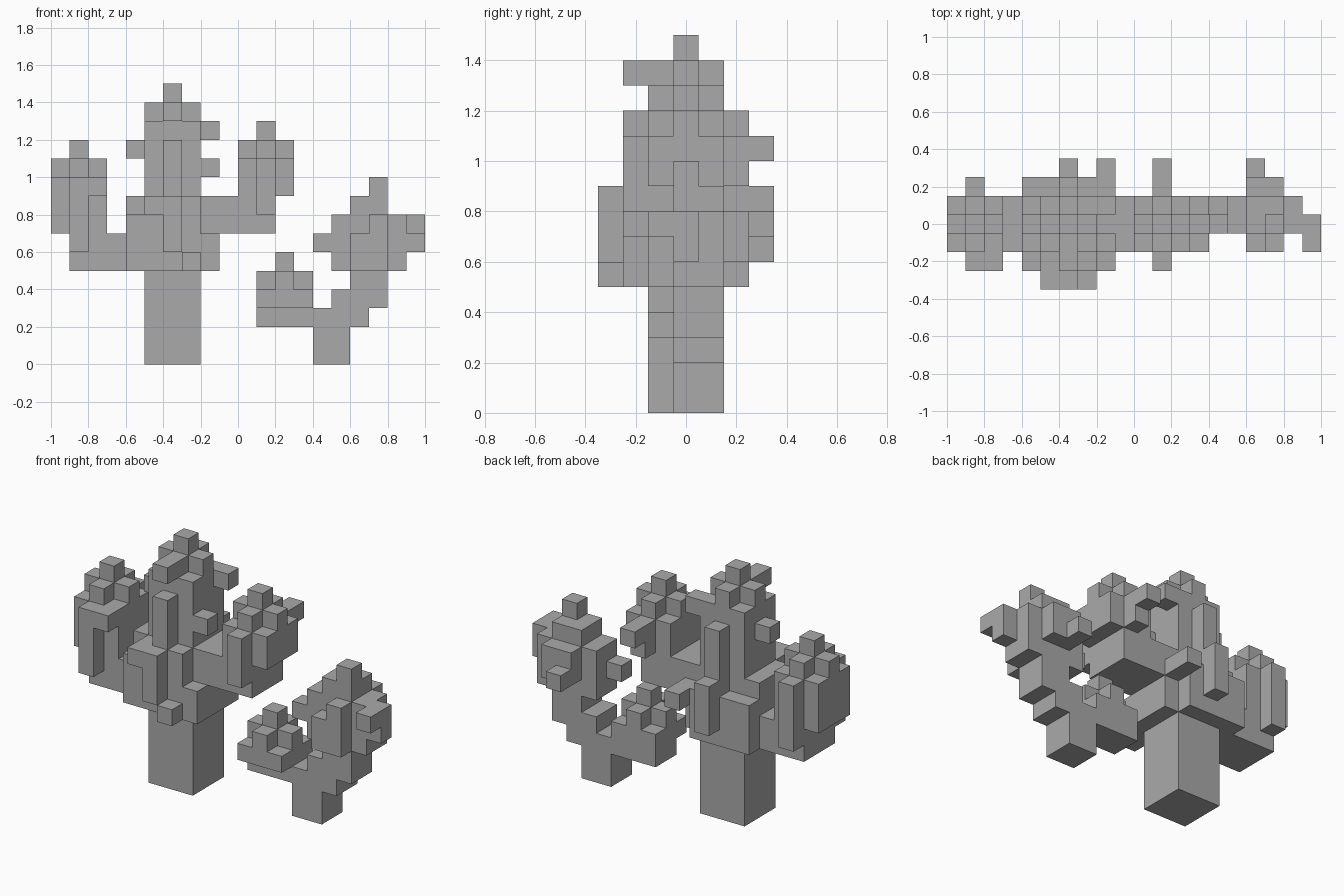
import bpy
import bmesh
from mathutils import Vector

UNIT = 0.1

cube = bpy.data.objects.get("Cube")
if cube:
    bpy.data.objects.remove(cube, do_unlink=True)

grey = bpy.data.materials.new("plain grey")
grey.use_nodes = True
colour = (0.4, 0.4, 0.4, 1)
grey.diffuse_color = colour
grey.node_tree.nodes["Principled BSDF"].inputs["Base Color"].default_value = colour

parts = {}


def block(part, x, y, z):
    """Fill a block of cells; each axis is a (start, end) pair."""
    cells = parts.setdefault(part, set())
    cells.update((i, j, k) for i in range(*x) for j in range(*y) for k in range(*z))


def tip(part, x, z):
    """Cross of cells with a single cell on top, centred on the column x."""
    block(part, (x - 1, x + 2), (0, 1), (z, z + 1))
    block(part, (x, x + 1), (-1, 2), (z, z + 1))
    block(part, (x, x + 1), (0, 1), (z + 1, z + 2))


# Large tree: trunk
block("large_trunk", (-5, -2), (-1, 2), (0, 5))

# Large tree: central crown
part = "large_crown"
block(part, (-5, -2), (-1, 2), (5, 13))
tip(part, -4, 13)
block(part, (-6, -5), (-2, 3), (5, 8))
block(part, (-6, -5), (-1, 2), (8, 9))
block(part, (-5, -2), (-2, 3), (5, 8))
block(part, (-5, -2), (-2, -1), (8, 9))
block(part, (-2, -1), (-2, 2), (5, 7))

# Large tree: bumps around the crown
part = "large_crown_bumps"
for y in ((-2, -1), (2, 3)):
    block(part, (-4, -3), y, (8, 12))
for y in ((-3, -2), (3, 4)):
    block(part, (-4, -3), y, (6, 9))
block(part, (-5, -4), (-3, -2), (8, 9))
block(part, (-3, -2), (-3, -2), (5, 6))
block(part, (-4, -3), (-2, -1), (13, 14))
block(part, (-6, -5), (0, 1), (11, 12))
block(part, (-2, -1), (-1, 0), (10, 11))
block(part, (-2, -1), (1, 2), (12, 13))
block(part, (-2, -1), (2, 4), (7, 8))

# Large tree: branch towards -x with its foliage
part = "large_low_branch"
block(part, (-9, -6), (-1, 2), (5, 7))
block(part, (-10, -7), (-1, 2), (7, 10))
tip(part, -9, 10)
for y in ((-2, -1), (2, 3)):
    block(part, (-9, -8), y, (6, 10))
block(part, (-8, -7), (-2, -1), (9, 10))

# Large tree: branch towards +x with its foliage
part = "large_high_branch"
block(part, (-2, 2), (-1, 2), (7, 9))
block(part, (0, 3), (-1, 2), (9, 11))
tip(part, 1, 11)
block(part, (1, 2), (-2, -1), (8, 11))
block(part, (1, 2), (2, 3), (9, 11))
block(part, (1, 2), (3, 4), (10, 11))

# Small tree: trunk and forked stem
part = "small_trunk"
block(part, (4, 6), (0, 2), (0, 2))
block(part, (1, 7), (0, 2), (2, 3))
block(part, (5, 8), (0, 2), (3, 4))
block(part, (6, 8), (0, 2), (4, 5))

# Small tree: low foliage
part = "small_low_foliage"
block(part, (1, 4), (-1, 2), (3, 4))
tip(part, 2, 4)

# Small tree: high foliage
part = "small_high_foliage"
block(part, (5, 9), (0, 2), (5, 8))
block(part, (6, 8), (-1, 0), (5, 7))
block(part, (7, 8), (-1, 0), (7, 8))
block(part, (6, 8), (0, 2), (8, 9))
block(part, (7, 8), (0, 1), (9, 10))
block(part, (4, 5), (0, 1), (6, 7))
block(part, (9, 10), (0, 1), (6, 8))
block(part, (9, 10), (-1, 0), (7, 8))
block(part, (6, 7), (2, 3), (6, 8))
block(part, (6, 7), (3, 4), (6, 7))
block(part, (7, 8), (2, 3), (6, 8))

# Skin every part with the cell faces that are open to the air
filled = set().union(*parts.values())
axes = [Vector((1, 0, 0)), Vector((0, 1, 0)), Vector((0, 0, 1))]
for name, cells in parts.items():
    bm = bmesh.new()
    for cell in sorted(cells):
        # columns are centred on y, and start on whole steps in x and z
        centre = Vector(cell) + Vector((0.5, 0, 0.5))
        for a in range(3):
            for sign in (-1, 1):
                normal = axes[a] * sign
                if tuple(int(c) for c in Vector(cell) + normal) in filled:
                    continue
                u, v = axes[(a + 1) % 3] / 2, axes[(a + 2) % 3] / 2 * sign
                mid = centre + normal / 2
                corners = (mid - u - v, mid + u - v, mid + u + v, mid - u + v)
                bm.faces.new([bm.verts.new(c * UNIT) for c in corners])
    bmesh.ops.remove_doubles(bm, verts=bm.verts, dist=UNIT / 100)
    bmesh.ops.dissolve_limit(bm, angle_limit=0.01, verts=bm.verts, edges=bm.edges)
    mesh = bpy.data.meshes.new(name)
    bm.to_mesh(mesh)
    bm.free()
    mesh.materials.append(grey)
    bpy.context.collection.objects.link(bpy.data.objects.new(name, mesh))
